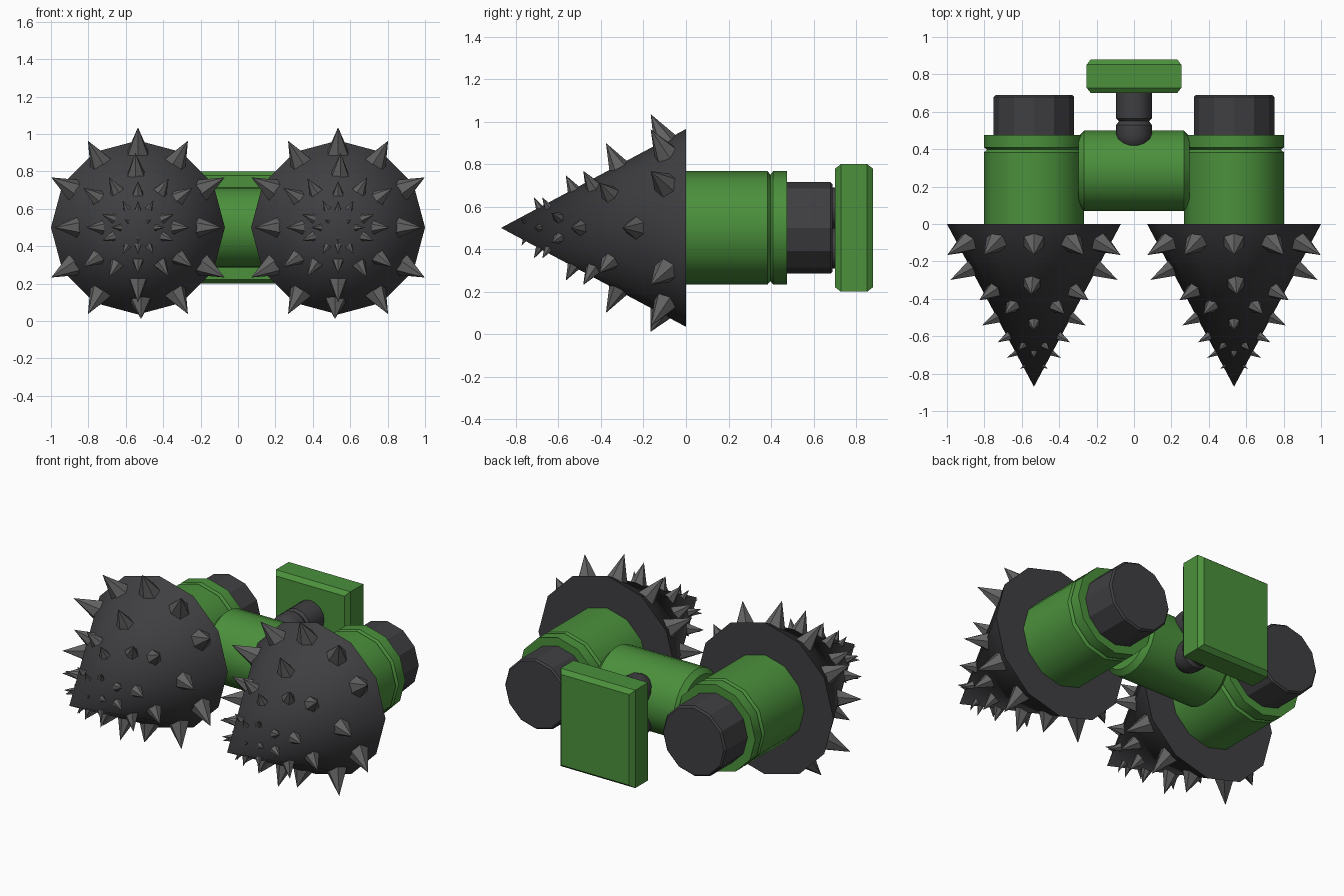
import bpy, bmesh
from math import sin, cos, pi, radians
from mathutils import Vector, Matrix

if "Cube" in bpy.data.objects:
    bpy.data.objects.remove(bpy.data.objects["Cube"])


def material(name, rgb):
    m = bpy.data.materials.new(name)
    m.diffuse_color = (*rgb, 1)
    m.use_nodes = True
    m.node_tree.nodes["Principled BSDF"].inputs["Base Color"].default_value = m.diffuse_color
    return m


GREEN = material("green_paint", (0.07, 0.28, 0.045))
DARK = material("dark_steel", (0.05, 0.05, 0.055))
SPIKE = material("spike_steel", (0.12, 0.12, 0.12))
CX, CZ, CONE_R, CONE_L = 0.535, 0.5, 0.465, 0.87


def finish(name, bm, mat, angle=None):
    bmesh.ops.recalc_face_normals(bm, faces=bm.faces)
    mesh = bpy.data.meshes.new(name)
    bm.to_mesh(mesh)
    bm.free()
    mesh.materials.append(mat)
    ob = bpy.data.objects.new(name, mesh)
    bpy.context.collection.objects.link(ob)
    if angle:
        bpy.ops.object.select_all(action='DESELECT')
        ob.select_set(True)
        bpy.context.view_layer.objects.active = ob
        bpy.ops.object.shade_smooth_by_angle(angle=radians(angle))
    return ob


def lathe(name, profile, sides, center, axis, mat, angle=None):
    """Spin (position, radius) pairs around the x or y axis."""
    bm = bmesh.new()
    rings = []
    for t, r in profile:
        ring = []
        for i in range(1 if r == 0 else sides):
            a, b = r * cos(2 * pi * i / sides), r * sin(2 * pi * i / sides)
            p = (a, t, b) if axis == 'Y' else (t, a, b)
            ring.append(bm.verts.new(Vector(p) + Vector(center)))
        rings.append(ring)
    for lo, hi in zip(rings, rings[1:]):
        for i in range(sides):
            j = (i + 1) % sides
            quad = [lo[i % len(lo)], lo[j % len(lo)], hi[j % len(hi)], hi[i % len(hi)]]
            bm.faces.new(list(dict.fromkeys(quad)))
    for ring in (rings[0], rings[-1]):
        if len(ring) > 1:
            bm.faces.new(ring)
    return finish(name, bm, mat, angle)


# Spike rows: y on the cone, length, base radius, angles around the cone
ROWS = [
    (-0.10, 0.14, 0.062, (30, 60, 90, 120, 150, 210, 240, 300, 330)),
    (-0.12, 0.10, 0.060, (268,)),
    (-0.24, 0.125, 0.055, (0, 180)),
    (-0.32, 0.12, 0.052, (88, 270)),
    (-0.36, 0.10, 0.048, (36, 144, 216, 324)),
    (-0.44, 0.09, 0.042, (60, 122, 238, 300)),
    (-0.50, 0.09, 0.040, (0, 180)),
    (-0.53, 0.075, 0.035, (90, 270)),
    (-0.60, 0.07, 0.030, (20, 160, 200, 340)),
    (-0.65, 0.055, 0.024, (60, 120, 240, 300)),
    (-0.69, 0.055, 0.022, (0, 90, 180, 270)),
    (-0.76, 0.03, 0.013, (30, 150, 270)),
]


def spikes(name, side):
    bm = bmesh.new()
    sink = 0.015
    for y, length, rad, angles in ROWS:
        r = CONE_R * (1 + y / CONE_L)
        for deg in angles:
            c, s = side * cos(radians(deg)), sin(radians(deg))
            n = Vector((c * CONE_L, -CONE_R, s * CONE_L)).normalized()
            pos = Vector((side * CX + r * c, y, CZ + r * s)) + n * (length - sink) / 2
            rot = n.to_track_quat('Z', 'Y').to_matrix().to_4x4()
            bmesh.ops.create_cone(bm, cap_ends=True, segments=6, radius1=rad, radius2=0,
                                  depth=length + sink, matrix=Matrix.Translation(pos) @ rot)
    finish(name, bm, SPIKE)


# Two mirrored drill heads with housings and motor caps
for side, label in ((-1, "left"), (1, "right")):
    center = (side * CX, 0, CZ)
    lathe(label + "_drill_cone", [(0, CONE_R), (-CONE_L, 0)], 12, center, 'Y', DARK, 40)
    spikes(label + "_drill_spikes", side)
    lathe(label + "_housing",
          [(0, 0.267), (0.383, 0.267), (0.397, 0.25), (0.41, 0.267), (0.475, 0.267)],
          12, center, 'Y', GREEN, 35)
    lathe(label + "_motor_cap", [(0.46, 0.215), (0.68, 0.215), (0.69, 0.205)],
          12, center, 'Y', DARK)

# Cross barrel joining both housings
lathe("cross_barrel", [(-0.297, 0.185), (-0.267, 0.215), (0.267, 0.215), (0.297, 0.185)],
      24, (0, 0.285, CZ), 'X', GREEN, 35)

# Pair of ball-ended pins from barrel to mounting plate
for z, label in ((0.595, "upper"), (0.405, "lower")):
    ball = [(0.48 - 0.095 * cos(k * pi / 12), 0.095 * sin(k * pi / 12)) for k in range(7)]
    ball[0] = (ball[0][0], 0)
    lathe(label + "_mount_pin",
          ball + [(0.53, 0.095), (0.55, 0.08), (0.565, 0.095), (0.71, 0.095)],
          16, (0, 0, z), 'Y', DARK, 35)

# Mounting plate with chamfered front and back rims
bm = bmesh.new()
loops = []
for y, inset in ((0.70, 0.022), (0.728, 0), (0.852, 0), (0.88, 0.022)):
    x, z = 0.253 - inset, 0.30 - inset
    loops.append([bm.verts.new((sx * x, y, CZ + sz * z))
                  for sx, sz in ((-1, -1), (1, -1), (1, 1), (-1, 1))])
for lo, hi in zip(loops, loops[1:]):
    for i in range(4):
        j = (i + 1) % 4
        bm.faces.new((lo[i], lo[j], hi[j], hi[i]))
bm.faces.new(loops[0])
bm.faces.new(loops[-1])
finish("mounting_plate", bm, GREEN)
